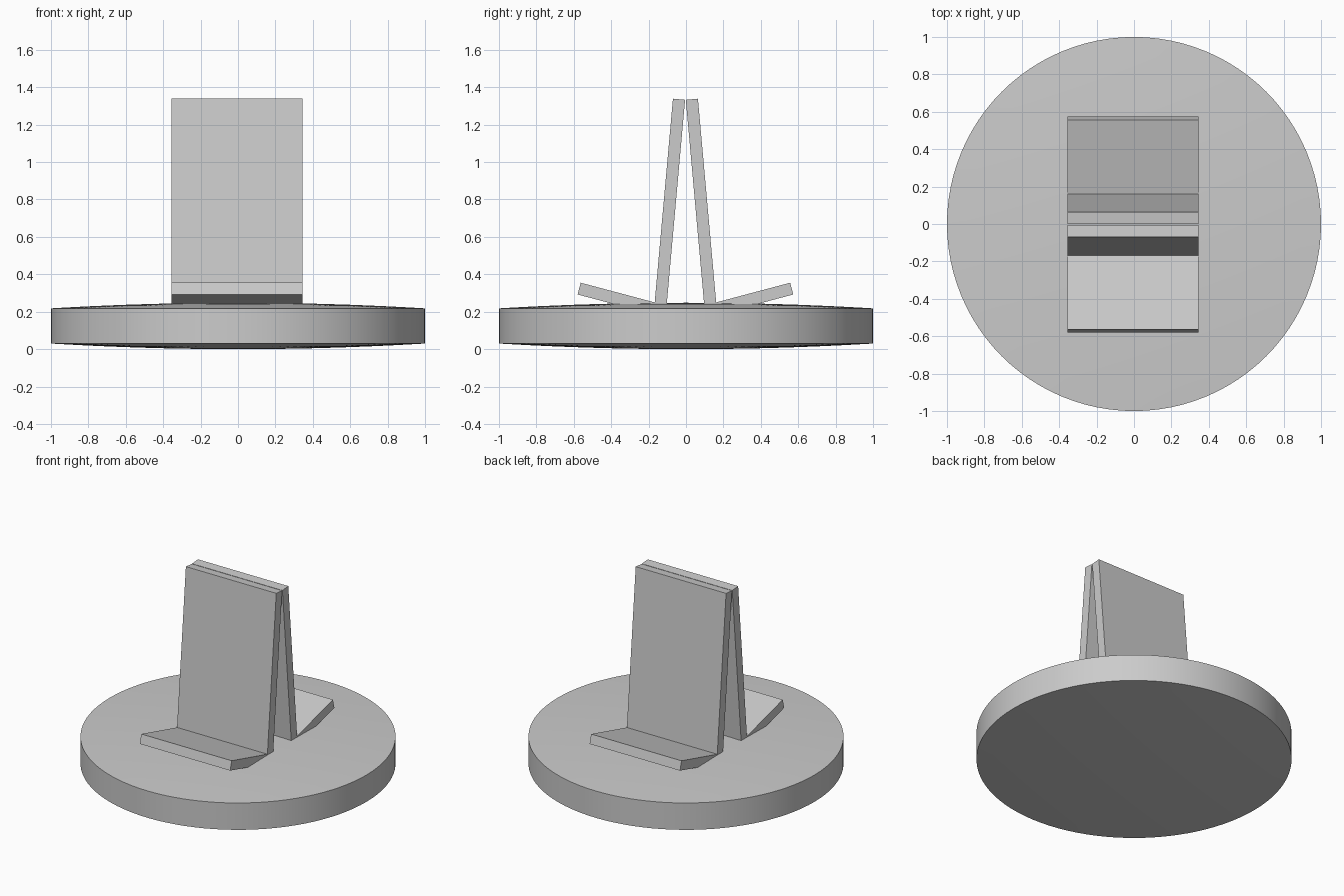
import bpy, bmesh, math
from mathutils import Matrix, Vector

if "Cube" in bpy.data.objects:
    bpy.data.objects.remove(bpy.data.objects["Cube"])

X0, WIDTH, THICK = -0.005, 0.70, 0.065


def finish(name, bm):
    bmesh.ops.recalc_face_normals(bm, faces=bm.faces)
    mesh = bpy.data.meshes.new(name)
    bm.to_mesh(mesh)
    bm.free()
    ob = bpy.data.objects.new(name, mesh)
    bpy.context.collection.objects.link(ob)
    return ob


def slab(name, start, end, side):
    """Board running start -> end in the y-z plane, thickness to the right of travel."""
    a, b = Vector(start), Vector(end)
    d = (b - a).normalized()
    n = Vector((d.y, -d.x)) * THICK
    bm = bmesh.new()
    verts = [bm.verts.new((X0 - WIDTH / 2, p.x * side, p.y))
             for p in (a, b, b + n, a + n)]
    face = bm.faces.new(verts)
    new = bmesh.ops.extrude_face_region(bm, geom=[face])["geom"]
    bmesh.ops.translate(bm, vec=(WIDTH, 0, 0),
                        verts=[v for v in new if isinstance(v, bmesh.types.BMVert)])
    return finish(name, bm)


# Round base: straight rim with shallow domed top and bottom
bm = bmesh.new()
radii = [i / 10 for i in range(11)]
profile = [(r, 0.03 * r * r) for r in radii]
profile += [(r, 0.248 - 0.03 * r * r) for r in reversed(radii)]
vs = [bm.verts.new((r, 0, z)) for r, z in profile]
edges = [bm.edges.new(p) for p in zip(vs, vs[1:])]
bmesh.ops.spin(bm, geom=vs + edges, axis=(0, 0, 1), cent=(0, 0, 0),
               angle=math.tau, steps=96)
bmesh.ops.remove_doubles(bm, verts=bm.verts, dist=1e-4)
base = finish("round_base", bm)
bpy.context.view_layer.objects.active = base
base.select_set(True)
bpy.ops.object.shade_smooth_by_angle(angle=math.radians(30))

# Two back-to-back seats: leaning backrest and tilted seat board on each side
for label, side in (("front", -1), ("rear", 1)):
    back = slab(label + "_backrest", (0.10, 0.24), (0.002, 1.333), side)
    seat = slab(label + "_seat", (0.15, 0.246), (0.56, 0.355), side)
    for ob in (back, seat):
        ob.data.transform(Matrix.Translation((0, -0.003, 0)))
